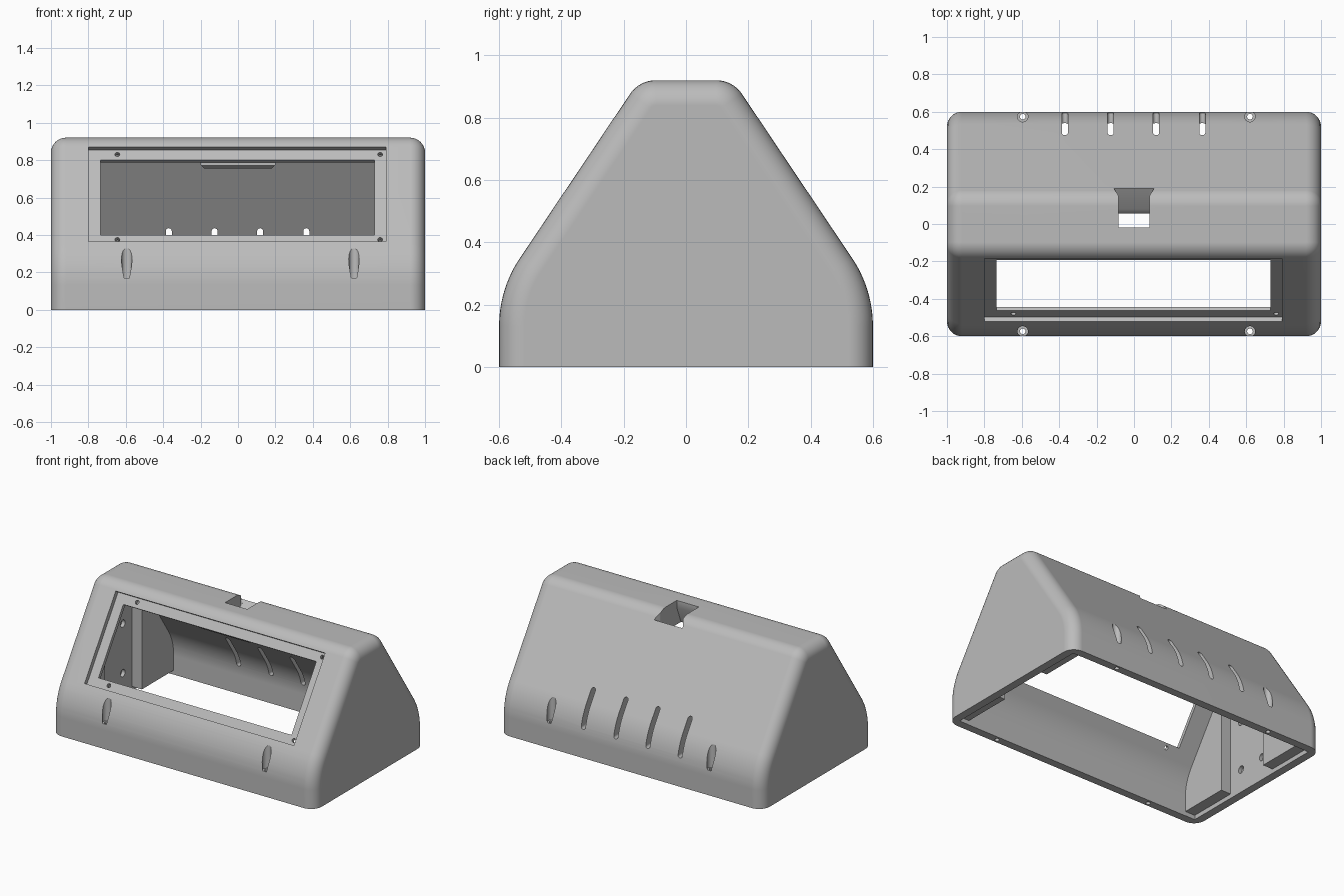
import bpy, bmesh, math
from mathutils import Vector, Matrix

cube = bpy.data.objects.get("Cube")
if cube:
    bpy.data.objects.remove(cube, do_unlink=True)

grey = bpy.data.materials.new("light_grey_plastic")
grey.use_nodes = True
COLOUR = (0.5, 0.5, 0.5, 1)
grey.diffuse_color = COLOUR
grey.node_tree.nodes["Principled BSDF"].inputs["Base Color"].default_value = COLOUR

SLOPE = math.atan2(1.485, 1)
WALL, ROUND = 0.055, 0.08


def make(name, bm):
    bmesh.ops.recalc_face_normals(bm, faces=bm.faces)
    mesh = bpy.data.meshes.new(name)
    bm.to_mesh(mesh)
    bm.free()
    mesh.materials.append(grey)
    ob = bpy.data.objects.new(name, mesh)
    bpy.context.collection.objects.link(ob)
    return ob


def loft(name, rings):
    """Skin equal-length rings and cap both ends."""
    bm = bmesh.new()
    loops = [[bm.verts.new(p) for p in ring] for ring in rings]
    for a, b in zip(loops, loops[1:]):
        for i in range(len(a)):
            j = (i + 1) % len(a)
            bm.faces.new((a[i], a[j], b[j], b[i]))
    bm.faces.new(loops[0])
    bm.faces.new(loops[-1])
    return make(name, bm)


def prism_x(name, pts, x0, x1):
    return loft(name, [[(x, y, z) for y, z in pts] for x in (x0, x1)])


def box(name, lo, hi):
    return prism_x(name, [(lo[1], lo[2]), (hi[1], lo[2]), (hi[1], hi[2]), (lo[1], hi[2])], lo[0], hi[0])


def cylinder(name, matrix, r, depth):
    bm = bmesh.new()
    bmesh.ops.create_cone(bm, cap_ends=True, segments=24, radius1=r, radius2=r, depth=depth, matrix=matrix)
    return make(name, bm)


def combine(target, tool, operation="DIFFERENCE"):
    mod = target.modifiers.new(tool.name, "BOOLEAN")
    mod.operation, mod.solver, mod.object = operation, "EXACT", tool
    bpy.context.view_layer.objects.active = target
    bpy.ops.object.modifier_apply(modifier=mod.name)
    bpy.data.objects.remove(tool, do_unlink=True)


def arc(centre, r, a0, a1, n):
    return [(centre[0] + r * math.cos(a0 + (a1 - a0) * i / n),
             centre[1] + r * math.sin(a0 + (a1 - a0) * i / n)) for i in range(n + 1)]


def profile(d, base=0.0):
    """Rounded trapezoid section in y and z, inset by d."""
    big, small = 0.39, 0.10
    tilt = math.pi / 2 - SLOPE
    shoulder = (0.6 - big, 0.25 - big * math.tan(tilt / 2))
    crown = (0.15 - small * math.tan(SLOPE / 2), 0.92 - small)
    half = [(0.6 - d, base)]
    half += arc(shoulder, big - d, 0, tilt, 12)
    half += arc(crown, small - d, tilt, math.pi / 2, 12)
    return half + [(-y, z) for y, z in reversed(half)]


# Outer shell with rounded ends
rings = []
for side in (-1, 1):
    for i in range(9):
        t = math.pi / 2 * (i if side > 0 else 8 - i) / 8
        x = side * (1 - ROUND + ROUND * math.sin(t))
        rings.append([(x, y, z) for y, z in profile(ROUND * (1 - math.cos(t)))])
housing = loft("housing", rings)

# Hollow interior, recessed end panels and stepped bottom rim
combine(housing, prism_x("cavity", profile(WALL, -0.1), -0.87, 0.87))
panel = [(-0.2, -0.2), (0.2, -0.2), (0.2, 0.74), (0.13, 0.84), (-0.13, 0.84), (-0.2, 0.74)]
combine(housing, prism_x("end_panels", panel, -0.945, 0.945))
combine(housing, box("rim_step", (-0.945, -0.544, -0.3), (0.945, 0.544, 0.03)))

# Block under the top and the cable duct through it
block = [(-0.2, 0.89), (-0.2, 0.775), (-0.18, 0.755), (0.18, 0.755), (0.2, 0.775), (0.2, 0.89)]
combine(housing, loft("duct_block", [[(x, y, z) for x, z in block] for y in (-0.15, 0.15)]), "UNION")
duct = [(-0.02, 1), (-0.02, 0.87), (-0.08, 0.72), (0.03, 0.72), (0.08, 0.79), (0.2, 0.866), (0.2, 1)]
combine(housing, prism_x("duct", duct, -0.084, 0.084))
flare = []
for y, w, z in ((0.12, 0.07, 0.816), (0.16, 0.088, 0.841), (0.2, 0.115, 0.866)):
    flare.append([(-w, y, z), (w, y, z), (w, y, 1), (-w, y, 1)])
combine(housing, loft("duct_flare", flare))

# Slope frame: x along the width, y up the slope, z outwards
u = Vector((0, math.cos(SLOPE), math.sin(SLOPE)))
n = Vector((0, -math.sin(SLOPE), math.cos(SLOPE)))
frame = Matrix.Translation((0, -0.6, 0.25)) @ Matrix((Vector((1, 0, 0)), u, n)).transposed().to_4x4()


def slope_cut(name, lo, hi):
    cutter = box(name, lo, hi)
    cutter.data.transform(frame)
    combine(housing, cutter)


# Display recess, opening and four screw holes
slope_cut("recess", (-0.8, 0.139, -0.03), (0.79, 0.747, 0.1))
slope_cut("opening", (-0.735, 0.2, -0.12), (0.73, 0.683, 0.1))
for x in (-0.645, 0.76):
    for v in (0.171, 0.72):
        combine(housing, cylinder("screw_hole", frame @ Matrix.Translation((x, v, -0.04)), 0.013, 0.1))

# Vertical fixing holes with wide upper bores
for x in (-0.595, 0.62):
    for y in (-0.574, 0.574):
        combine(housing, cylinder("bore", Matrix.Translation((x, y, 0.42)), 0.028, 0.5))
        combine(housing, cylinder("fixing_hole", Matrix.Translation((x, y, 0.1)), 0.015, 0.3))

# Rounded vent slots in the back
for x in (-0.37, -0.125, 0.118, 0.365):
    outline = arc((x, 0.42), 0.016, 0, math.pi, 8) + arc((x, 0.21), 0.016, math.pi, 2 * math.pi, 8)
    combine(housing, loft("vent", [[(px, y, pz) for px, pz in outline] for y in (0.38, 0.7)]))

# Blind holes in the end panels
for x in (-0.945, 0.945):
    for y in (-0.1, 0.1):
        for z in (0.16, 0.5):
            turn = Matrix.Translation((x, y, z)) @ Matrix.Rotation(math.pi / 2, 4, "Y")
            combine(housing, cylinder("blind_hole", turn, 0.025, 0.05))

# Smooth shading with sharp edges kept
bpy.ops.object.select_all(action="DESELECT")
housing.select_set(True)
bpy.context.view_layer.objects.active = housing
bpy.ops.object.shade_smooth_by_angle(angle=math.radians(30))
weighted = housing.modifiers.new("weighted_normals", "WEIGHTED_NORMAL")
weighted.keep_sharp = True
